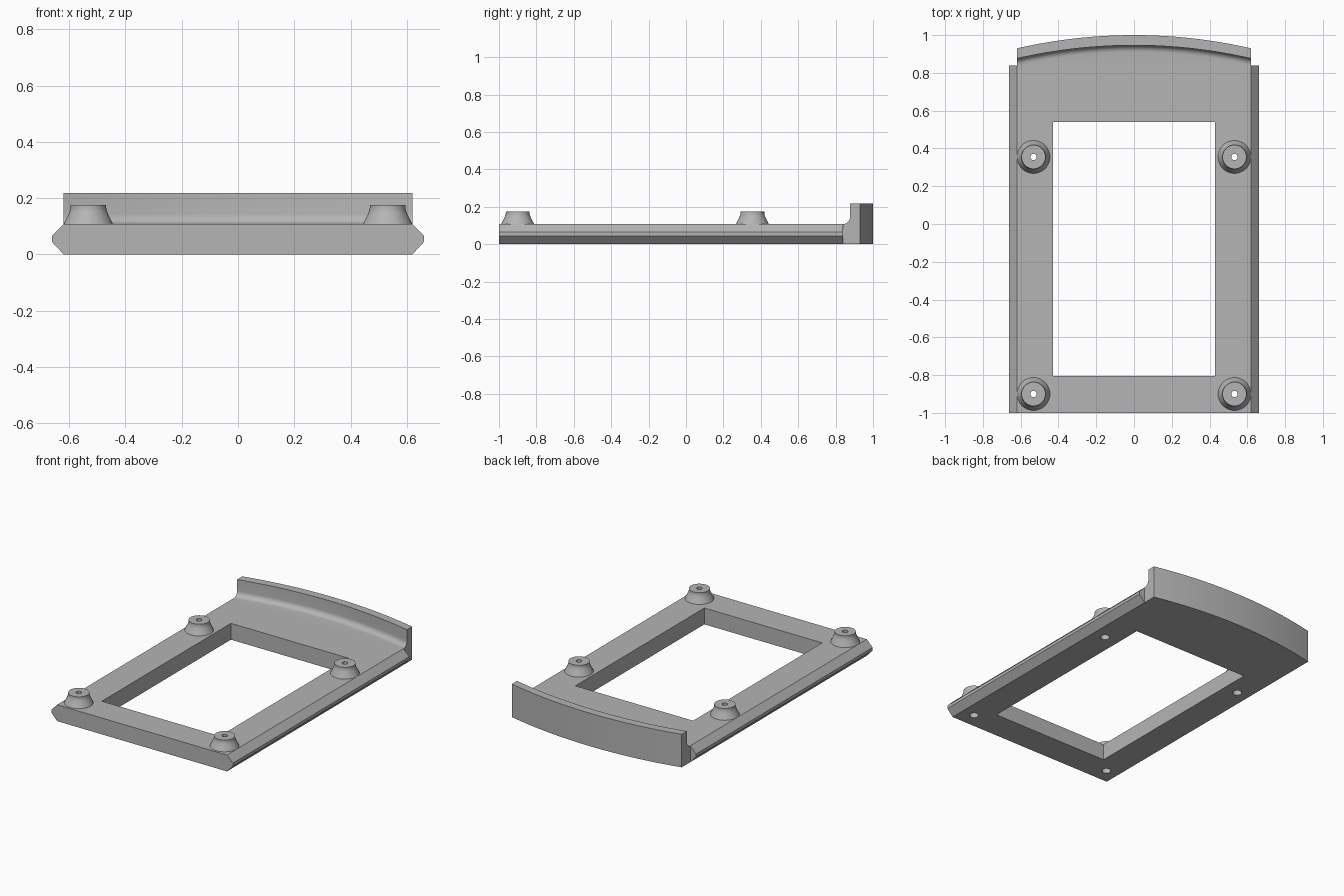
import bpy, bmesh, math

old = bpy.data.objects.get("Cube")
if old:
    bpy.data.objects.remove(old, do_unlink=True)

GREY = (0.46, 0.46, 0.46, 1)
grey = bpy.data.materials.new("matte grey")
grey.use_nodes = True
grey.diffuse_color = GREY
grey.node_tree.nodes["Principled BSDF"].inputs["Base Color"].default_value = GREY

HALF, DECK, TOP = 0.62, 0.108, 0.218
MOUNTS = [(x, y) for x in (-0.532, 0.532) for y in (-0.9, 0.355)]


def loft(name, sections, closed=False):
    """Skin a row of equal point loops, capping the ends unless closed."""
    bm = bmesh.new()
    rows = [[bm.verts.new(p) for p in s] for s in sections]
    n = len(rows[0])
    pairs = list(zip(rows, rows[1:])) + ([(rows[-1], rows[0])] if closed else [])
    for a, b in pairs:
        for i in range(n):
            j = (i + 1) % n
            bm.faces.new((a[i], a[j], b[j], b[i]))
    if not closed:
        bm.faces.new(rows[0])
        bm.faces.new(rows[-1])
    bmesh.ops.recalc_face_normals(bm, faces=bm.faces)
    mesh = bpy.data.meshes.new(name)
    bm.to_mesh(mesh)
    bm.free()
    mesh.materials.append(grey)
    ob = bpy.data.objects.new(name, mesh)
    bpy.context.collection.objects.link(ob)
    return ob


def ring(r, x, y, z, n=48):
    return [(x + r * math.cos(2 * math.pi * i / n),
             y + r * math.sin(2 * math.pi * i / n), z) for i in range(n)]


def boolean(ob, other, operation):
    mod = ob.modifiers.new(operation.lower(), "BOOLEAN")
    mod.operation, mod.object, mod.solver = operation, other, "EXACT"
    bpy.context.view_layer.objects.active = ob
    bpy.ops.object.modifier_apply(modifier=mod.name)
    bpy.data.objects.remove(other, do_unlink=True)


def smooth(ob):
    bpy.ops.object.select_all(action="DESELECT")
    ob.select_set(True)
    bpy.context.view_layer.objects.active = ob
    bpy.ops.object.shade_smooth_by_angle(angle=math.radians(30))


# Tray with bevelled side rails
half = [(HALF, 0), (0.662, 0.045), (0.662, 0.065), (HALF, DECK)]
outline = half + [(-x, z) for x, z in reversed(half)]
tray = loft("tray_frame", [[(x, y, z) for x, z in outline] for y in (-1, 0.84)])

# Bowed back wall with a fillet rising from the deck
RADIUS, THICK, FILLET = 2.78, 0.054, 0.035


def wall_section(x):
    outer = 1 - RADIUS + math.sqrt(RADIUS ** 2 - x ** 2)
    inner = outer - THICK
    pts = [(0.82, 0), (outer, 0), (outer, TOP), (inner, TOP)]
    for k in range(9):
        a = k * math.pi / 16
        pts.append((inner - FILLET + FILLET * math.cos(a),
                    DECK + FILLET - FILLET * math.sin(a)))
    pts.append((0.82, DECK))
    return [(x, y, z) for y, z in pts]


wall = loft("back_wall", [wall_section(HALF * (i / 16 - 1)) for i in range(33)])
boolean(tray, wall, "UNION")

# Central opening
opening = loft("opening_cutter", [[(-0.43, -0.805, z), (0.43, -0.805, z),
                                   (0.43, 0.54, z), (-0.43, 0.54, z)] for z in (-0.1, 0.3)])
boolean(tray, opening, "DIFFERENCE")

# Stepped screw holes through the frame, and flared hollow standoffs above
BORE, HEAD = 0.017, 0.028
FLARE = [(0.087, DECK), (0.083, 0.117), (0.076, 0.131), (0.069, 0.146),
         (0.065, 0.156), (0.0635, 0.165), (0.0635, 0.175), (BORE, 0.175), (BORE, DECK)]
for i, (x, y) in enumerate(MOUNTS):
    steps = [(HEAD, -0.1), (HEAD, 0.08), (BORE, 0.08), (BORE, 0.2)]
    cutter = loft("hole_cutter", [ring(r, x, y, z) for r, z in steps])
    boolean(tray, cutter, "DIFFERENCE")
    post = loft(f"standoff_{i + 1}", [ring(r, x, y, z) for r, z in FLARE], closed=True)
    smooth(post)
smooth(tray)
